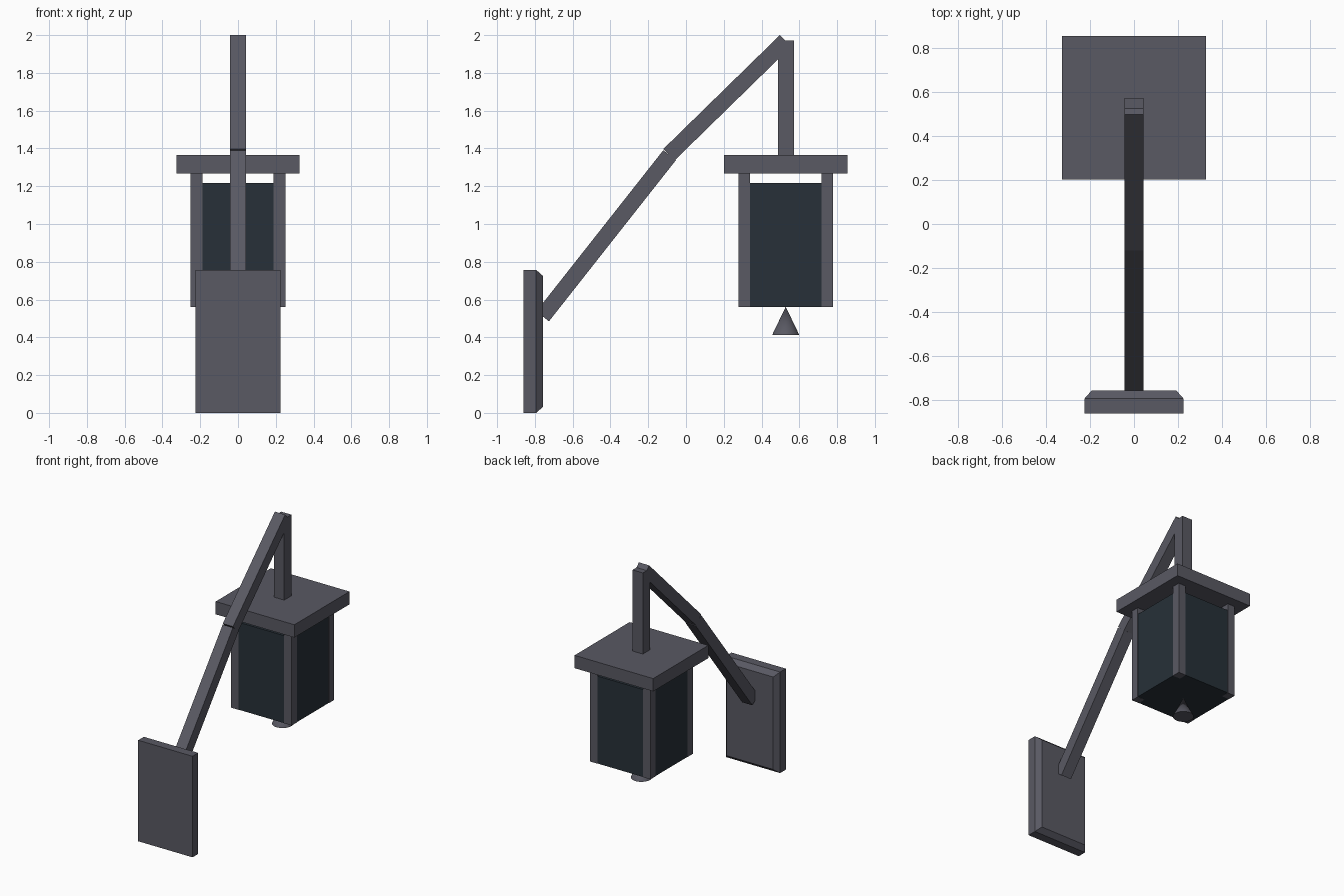
import bpy, bmesh, math
from mathutils import Matrix

if "Cube" in bpy.data.objects:
    bpy.data.objects.remove(bpy.data.objects["Cube"])


def material(name, rgb):
    m = bpy.data.materials.new(name)
    m.diffuse_color = (*rgb, 1)
    m.use_nodes = True
    m.node_tree.nodes["Principled BSDF"].inputs["Base Color"].default_value = m.diffuse_color
    return m


METAL = material("dark_metal", (0.10, 0.10, 0.125))
GLASS = material("dark_glass", (0.02, 0.03, 0.04))


def finish(name, bm, mat):
    bmesh.ops.recalc_face_normals(bm, faces=bm.faces)
    me = bpy.data.meshes.new(name)
    bm.to_mesh(me)
    bm.free()
    me.materials.append(mat)
    ob = bpy.data.objects.new(name, me)
    bpy.context.collection.objects.link(ob)
    return ob


def box(name, lo, hi, mat=METAL):
    bm = bmesh.new()
    size = [b - a for a, b in zip(lo, hi)]
    mid = [(a + b) / 2 for a, b in zip(lo, hi)]
    bmesh.ops.create_cube(bm, size=1, matrix=Matrix.Translation(mid) @ Matrix.Diagonal((*size, 1)))
    return finish(name, bm, mat)


def bar(name, a, b, w=0.085):
    """Square bar between two (y, z) points in the x = 0 plane."""
    dy, dz = b[0] - a[0], b[1] - a[1]
    m = (Matrix.Translation((0, (a[0] + b[0]) / 2, (a[1] + b[1]) / 2))
         @ Matrix.Rotation(math.atan2(dz, dy), 4, 'X')
         @ Matrix.Diagonal((w, math.hypot(dy, dz), w, 1)))
    bm = bmesh.new()
    bmesh.ops.create_cube(bm, size=1, matrix=m)
    return finish(name, bm, METAL)


# Wall plate with a chamfered rim on the lamp side
bm = bmesh.new()
rings = []
for y, inset in ((-0.86, 0), (-0.793, 0), (-0.757, 0.032)):
    x, z0, z1 = 0.225 - inset, inset, 0.757 - inset
    rings.append([bm.verts.new(p) for p in ((-x, y, z0), (x, y, z0), (x, y, z1), (-x, y, z1))])
for r, s in zip(rings, rings[1:]):
    for i in range(4):
        j = (i + 1) % 4
        bm.faces.new((r[i], r[j], s[j], s[i]))
bm.faces.new(rings[0])
bm.faces.new(rings[-1])
finish("wall_plate", bm, METAL)

# Bent arm and hanger
bar("lower_arm", (-0.759, 0.511), (-0.087, 1.364))
bar("upper_arm", (-0.090, 1.367), (0.527, 1.970))
bar("hanger", (0.529, 1.36), (0.529, 1.972))

# Lantern roof, corner posts and glass
CY = 0.528
box("lantern_roof", (-0.326, CY - 0.326, 1.268), (0.326, CY + 0.326, 1.364))
for sx in (-1, 1):
    for sy in (-1, 1):
        x, y = sx * 0.22, CY + sy * 0.22
        box("corner_post", (x - 0.031, y - 0.031, 0.56), (x + 0.031, y + 0.031, 1.27))
box("lantern_glass", (-0.25, CY - 0.25, 0.561), (0.25, CY + 0.25, 1.216), GLASS)

# Cone finial under the lantern
bm = bmesh.new()
bmesh.ops.create_cone(bm, cap_ends=True, segments=32, radius1=0.072, radius2=0, depth=0.15,
                      matrix=Matrix.Translation((0, CY, 0.487)))
finial = finish("finial", bm, METAL)
bpy.context.view_layer.objects.active = finial
finial.select_set(True)
bpy.ops.object.shade_smooth_by_angle()
